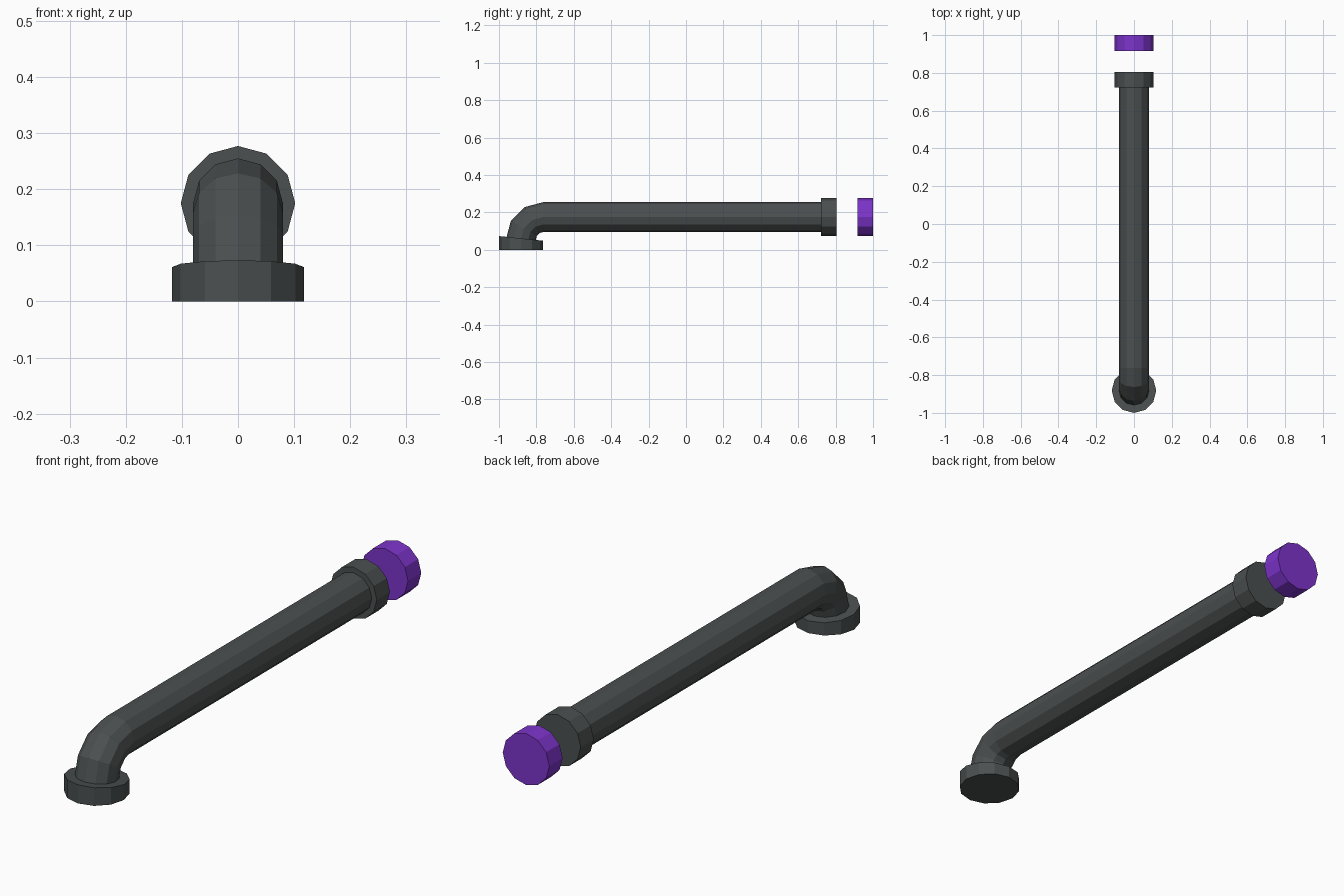
import bpy, bmesh, math
from mathutils import Vector

if "Cube" in bpy.data.objects:
    bpy.data.objects.remove(bpy.data.objects["Cube"])

SIDES = 12
AXIS_Z = 0.175          # height of the long pipe's centre line
BEND = Vector((0, -0.763, 0.055))
BEND_R = 0.12


def material(name, rgb):
    m = bpy.data.materials.new(name)
    m.diffuse_color = (*rgb, 1)
    m.use_nodes = True
    m.node_tree.nodes["Principled BSDF"].inputs["Base Color"].default_value = m.diffuse_color
    return m


grey = material("dark grey metal", (0.070, 0.079, 0.079))
purple = material("purple", (0.205, 0.034, 0.60))


def loft(name, rings, mat):
    """Join a list of (centre, up vector, radius) rings into a capped tube."""
    bm = bmesh.new()
    loops = []
    for centre, up, radius in rings:
        loop = []
        for i in range(SIDES):
            a = 2 * math.pi * i / SIDES
            offset = Vector((math.sin(a), 0, 0)) + up * math.cos(a)
            loop.append(bm.verts.new(centre + offset * radius))
        loops.append(loop)
    for a, b in zip(loops, loops[1:]):
        for i in range(SIDES):
            j = (i + 1) % SIDES
            bm.faces.new((a[i], a[j], b[j], b[i]))
    bm.faces.new(loops[0])
    bm.faces.new(loops[-1])
    bmesh.ops.recalc_face_normals(bm, faces=bm.faces)
    mesh = bpy.data.meshes.new(name)
    bm.to_mesh(mesh)
    bm.free()
    mesh.materials.append(mat)
    obj = bpy.data.objects.new(name, mesh)
    bpy.context.collection.objects.link(obj)
    return obj


def disc(name, y0, y1, mat):
    up = Vector((0, 0, 1))
    return loft(name, [(Vector((0, y, AXIS_Z)), up, 0.102) for y in (y0, y1)], mat)


# Pipe: short foot, quarter bend in three steps, long straight run
rings = [(BEND + Vector((0, -BEND_R, -0.035)), Vector((0, -1, 0)), 0.08)]
for step in range(4):
    t = math.radians(30 * step)
    out = Vector((0, -math.cos(t), math.sin(t)))
    rings.append((BEND + out * BEND_R, out, 0.08))
rings.append((Vector((0, 0.75, AXIS_Z)), Vector((0, 0, 1)), 0.08))
loft("bent_pipe", rings, grey)

# Base flange with slightly sloping top
base = Vector((0, -0.882, 0))
loft("base_flange", [(base, Vector((0, -1, 0)), 0.118),
                     (base + Vector((0, 0, 0.061)), Vector((0, -1, 0.105)), 0.118)], grey)

# End flange and detached purple cap
disc("end_flange", 0.722, 0.804, grey)
disc("end_cap", 0.917, 1.0, purple)
